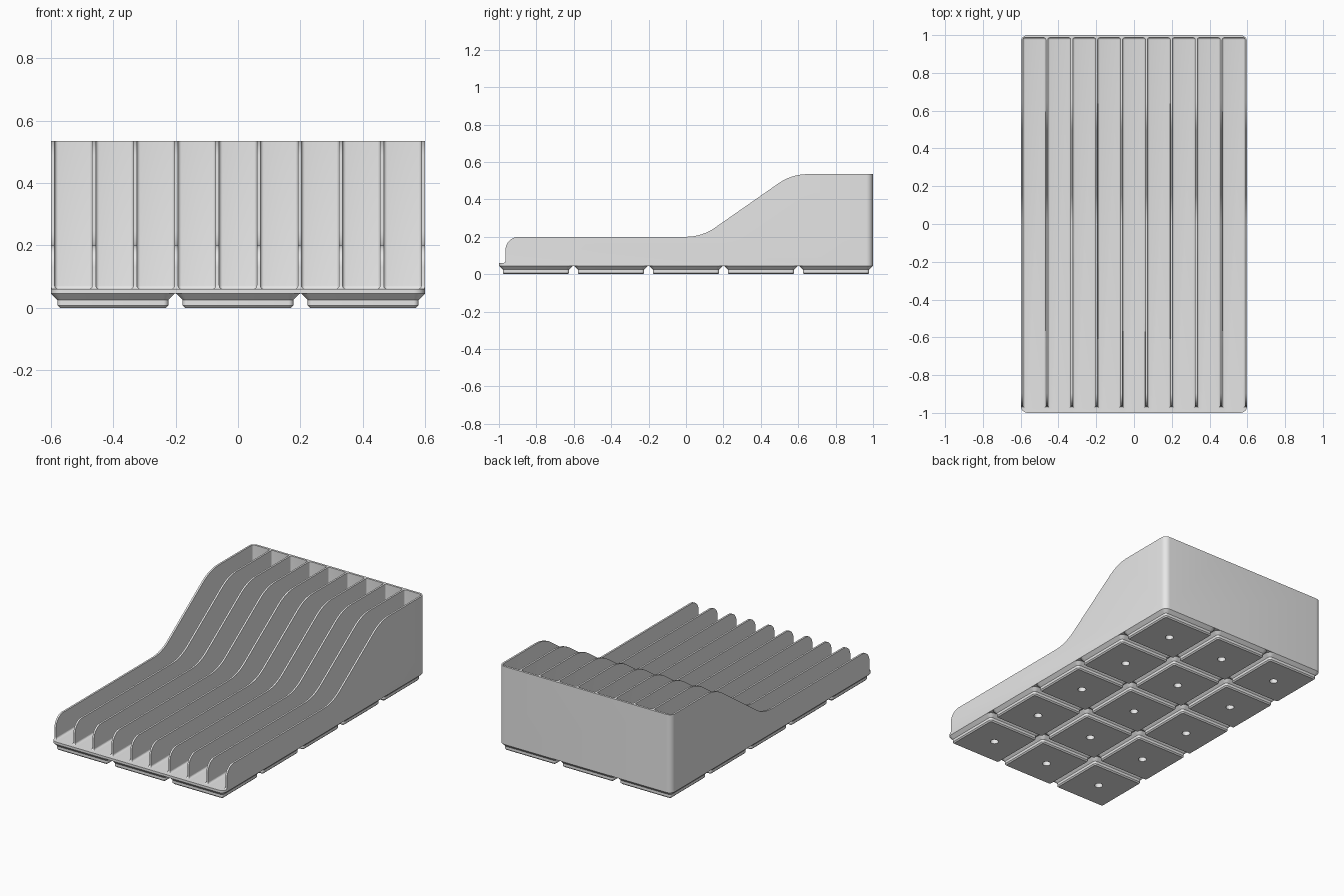
import bpy, bmesh, math

if "Cube" in bpy.data.objects:
    bpy.data.objects.remove(bpy.data.objects["Cube"])

PITCH = 0.401                 # grid cell size
HX, HY = 0.599, 1.0           # half size of the body
BASE, FLOOR, TOP = 0.045, 0.06, 0.535
WALL = 0.0115

grey = bpy.data.materials.new("light grey")
grey.diffuse_color = (0.8, 0.8, 0.8, 1)
grey.use_nodes = True
grey.node_tree.nodes["Principled BSDF"].inputs["Base Color"].default_value = grey.diffuse_color


def add_object(name, bm):
    bmesh.ops.recalc_face_normals(bm, faces=bm.faces)
    me = bpy.data.meshes.new(name)
    bm.to_mesh(me)
    bm.free()
    me.materials.append(grey)
    ob = bpy.data.objects.new(name, me)
    bpy.context.collection.objects.link(ob)
    return ob


def arc(cx, cy, r, a0, a1, n=8):
    return [(cx + r * math.cos(math.radians(a0 + (a1 - a0) * i / n)),
             cy + r * math.sin(math.radians(a0 + (a1 - a0) * i / n))) for i in range(n + 1)]


def rounded_rect(hx, hy, r):
    pts = []
    for k, (sx, sy) in enumerate([(1, 1), (-1, 1), (-1, -1), (1, -1)]):
        pts += arc(sx * (hx - r), sy * (hy - r), r, 90 * k, 90 * k + 90, 6)
    return pts


def loft(rings):
    """Closed solid through rings of 3D points with equal counts."""
    bm = bmesh.new()
    loops = [[bm.verts.new(p) for p in ring] for ring in rings]
    n = len(loops[0])
    for a, b in zip(loops, loops[1:]):
        for i in range(n):
            j = (i + 1) % n
            bm.faces.new((a[i], a[j], b[j], b[i]))
    bm.faces.new(loops[0])
    bm.faces.new(loops[-1])
    return bm


def at_z(pts, z):
    return [(x, y, z) for x, y in pts]


def apply_boolean(ob, cutter, operation):
    cutter.hide_render = True
    mod = ob.modifiers.new("cut", 'BOOLEAN')
    mod.operation, mod.solver, mod.object = operation, 'EXACT', cutter
    bpy.context.view_layer.update()
    dg = bpy.context.evaluated_depsgraph_get()
    me = bpy.data.meshes.new_from_object(ob.evaluated_get(dg))
    ob.modifiers.clear()
    ob.data = me
    bpy.data.objects.remove(cutter)


def smooth(ob):
    bpy.ops.object.select_all(action='DESELECT')
    ob.select_set(True)
    bpy.context.view_layer.objects.active = ob
    bpy.ops.object.shade_smooth_by_angle(angle=math.radians(28))


# Body: rounded block trimmed to the swept side profile
outline = rounded_rect(HX, HY, 0.036)
body = add_object("divider_tray", loft([at_z(outline, BASE), at_z(outline, TOP)]))

side = [(-1.2, 0), (-1.2, FLOOR)]
side += arc(-0.977, FLOOR + 0.012, 0.012, -90, 0, 4)      # fillet above front lip
side += arc(-0.895, 0.13, 0.07, 180, 90)                  # rounded rib nose
side += arc(0.0, 0.47, 0.27, -90, -55)                    # foot of the slope
side += arc(0.65, TOP - 0.27, 0.27, 125, 90)              # crest of the slope
side += [(0.8, TOP), (0.8, 0.7), (1.2, 0.7), (1.2, 0)]
side[-4:-2] = [(1.2, TOP)]                                # flat top to the back
side.remove((1.2, 0.7))
trim = add_object("trim_profile", loft([[(x, y, z) for y, z in side] for x in (-0.8, 0.8)]))
apply_boolean(body, trim, 'INTERSECT')

# Nine open channels with filleted floors and back corners
width = (2 * HX - 10 * WALL) / 9
back = HY - 0.0135
bm = bmesh.new()
for i in range(9):
    cx = (i - 4) * (width + WALL)
    vs = [bm.verts.new((cx + sx * width / 2, y, z))
          for z in (FLOOR, 0.8) for sx, y in ((-1, -1.3), (1, -1.3), (1, back), (-1, back))]
    for f in ((0, 1, 2, 3), (4, 5, 6, 7), (0, 1, 5, 4), (1, 2, 6, 5), (2, 3, 7, 6), (3, 0, 4, 7)):
        bm.faces.new([vs[k] for k in f])
bmesh.ops.recalc_face_normals(bm, faces=bm.faces)
edges = []
for e in bm.edges:
    a, b = (v.co for v in e.verts)
    low = max(a.z, b.z) < 0.1 and max(a.y, b.y) > 0
    upright = min(a.y, b.y) > 0 and abs(a.z - b.z) > 0.1
    if low or upright:
        edges.append(e)
bmesh.ops.bevel(bm, geom=edges, offset=0.011, segments=4, profile=0.5, affect='EDGES')
apply_boolean(body, add_object("channel_cutter", bm), 'DIFFERENCE')
smooth(body)

# Feet: stepped rounded pads, each with a blind round hole underneath
circle = [(0.024 * math.cos(2 * math.pi * (i + 0.5) / 28),
           0.024 * math.sin(2 * math.pi * (i + 0.5) / 28)) for i in range(28)]
rings = [at_z(circle, 0.03), at_z(circle, 0)]
for half, r, z in ((0.17, 0.008, 0), (0.1775, 0.0155, 0.0076),
                   (0.1775, 0.0155, 0.0248), (0.198, 0.036, BASE)):
    rings.append(at_z(rounded_rect(half, half, r), z))
foot = add_object("foot", loft(rings))
smooth(foot)
for ix in range(3):
    for iy in range(5):
        ob = foot if ix == iy == 0 else foot.copy()
        if ob is not foot:
            bpy.context.collection.objects.link(ob)
        ob.location = ((ix - 1) * PITCH, (iy - 2) * PITCH, 0)
